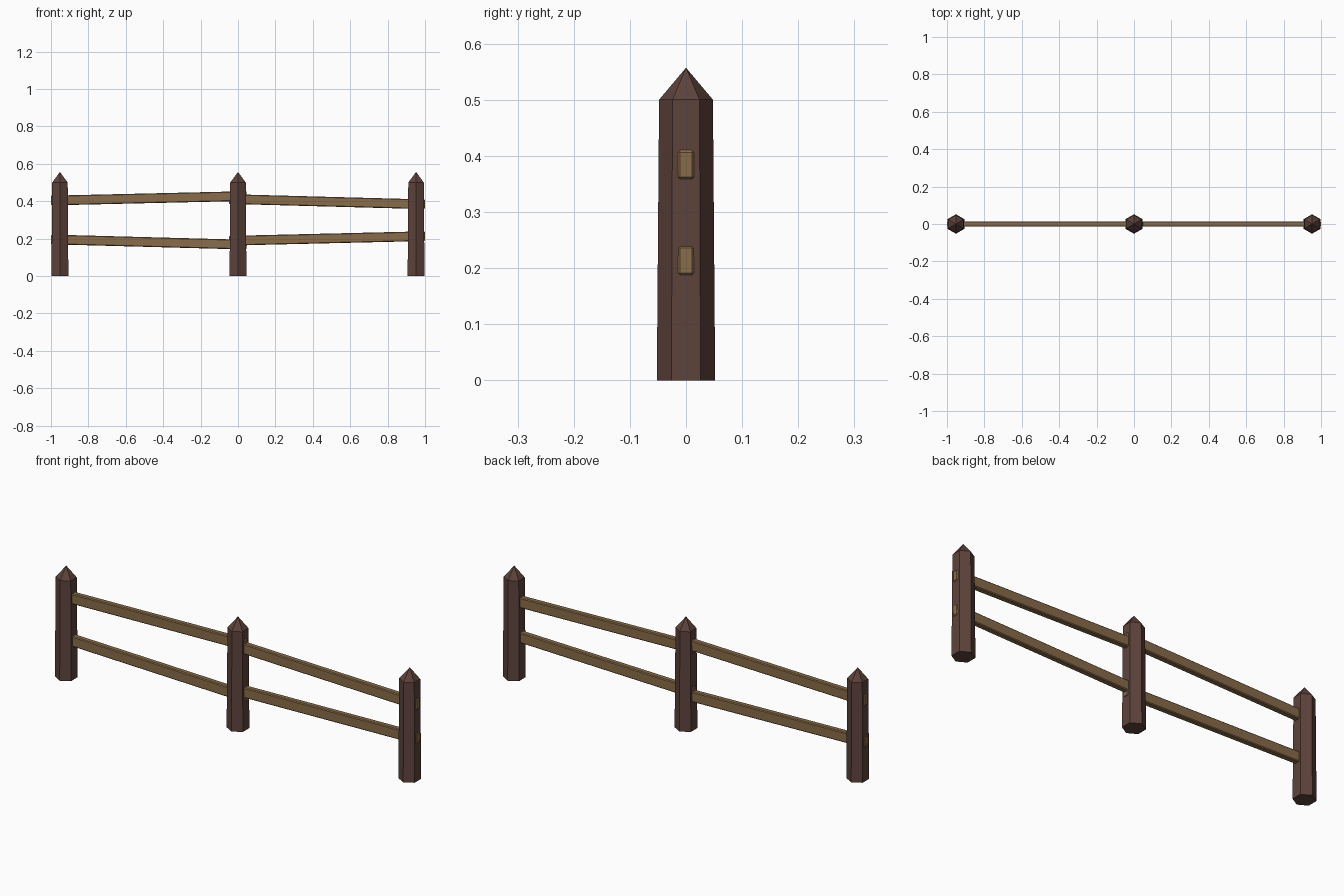
import bpy, bmesh, math
from mathutils import Vector

if "Cube" in bpy.data.objects:
    bpy.data.objects.remove(bpy.data.objects["Cube"])


def material(name, color):
    m = bpy.data.materials.new(name)
    m.diffuse_color = (*color, 1)
    m.use_nodes = True
    m.node_tree.nodes["Principled BSDF"].inputs["Base Color"].default_value = m.diffuse_color
    return m


DARK = material("dark_wood", (0.11, 0.055, 0.044))
LIGHT = material("light_wood", (0.25, 0.15, 0.065))


def add_object(name, bm, mat):
    bmesh.ops.recalc_face_normals(bm, faces=bm.faces)
    me = bpy.data.meshes.new(name)
    bm.to_mesh(me)
    bm.free()
    me.materials.append(mat)
    ob = bpy.data.objects.new(name, me)
    bpy.context.collection.objects.link(ob)
    return ob


# Six-sided tapered post with a pointed cap
def post(name, x):
    bm = bmesh.new()
    rings = []
    for r, z in ((0.052, 0), (0.048, 0.5)):
        rings.append([bm.verts.new((x + r * math.sin(i * math.pi / 3),
                                    r * math.cos(i * math.pi / 3), z)) for i in range(6)])
    tip = bm.verts.new((x, 0, 0.557))
    low, top = rings
    bm.faces.new(low)
    for i in range(6):
        j = (i + 1) % 6
        bm.faces.new((low[i], low[j], top[j], top[i]))
        bm.faces.new((top[i], top[j], tip))
    return add_object(name, bm, DARK)


# Bevelled rail running between two points (x, z)
def rail(name, start, end):
    a, b = Vector((start[0], 0, start[1])), Vector((end[0], 0, end[1]))
    bm = bmesh.new()
    bmesh.ops.create_cube(bm, size=1)
    bmesh.ops.scale(bm, vec=((b - a).length, 0.029, 0.052), verts=bm.verts)
    ob = add_object(name, bm, LIGHT)
    ob.location = (a + b) / 2
    ob.rotation_euler.y = -math.atan2(b.z - a.z, b.x - a.x)
    bevel = ob.modifiers.new("edge_bevel", 'BEVEL')
    bevel.width = 0.004
    bevel.segments = 1


for name, x in (("left_post", -0.952), ("middle_post", 0), ("right_post", 0.952)):
    post(name, x)

rail("upper_left_rail", (-0.999, 0.404), (0.047, 0.428))
rail("lower_left_rail", (-0.999, 0.196), (0.047, 0.168))
rail("upper_right_rail", (-0.047, 0.412), (0.999, 0.384))
rail("lower_right_rail", (-0.047, 0.189), (0.999, 0.2135))
